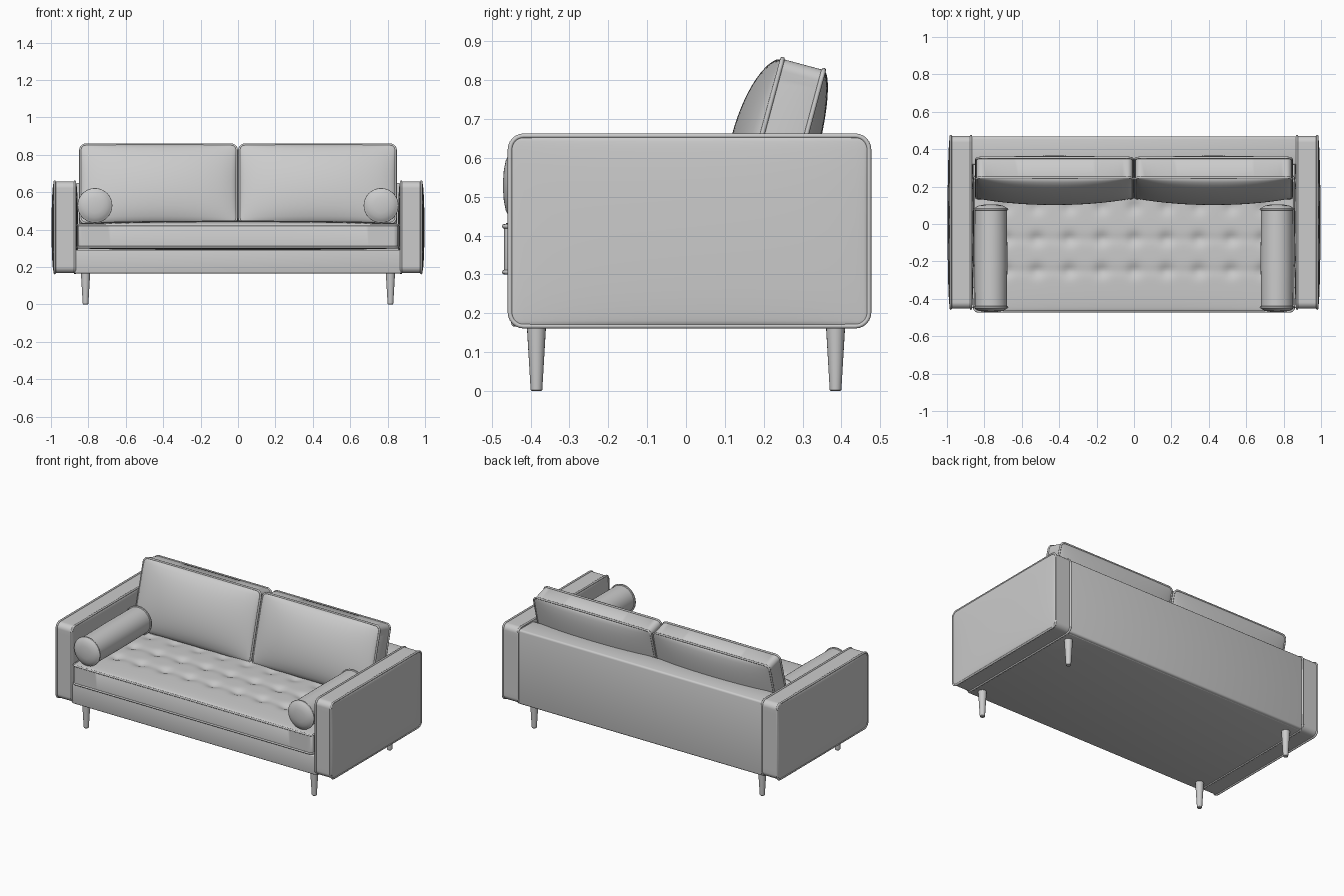
import bpy, bmesh, math
from mathutils import Matrix, Vector

if "Cube" in bpy.data.objects:
    bpy.data.objects.remove(bpy.data.objects["Cube"])

grey = bpy.data.materials.new("grey fabric")
grey.diffuse_color = (0.6, 0.6, 0.6, 1)
grey.use_nodes = True
grey.node_tree.nodes["Principled BSDF"].inputs["Base Color"].default_value = grey.diffuse_color


def finish(name, bm, mat=Matrix(), angle=40):
    bmesh.ops.recalc_face_normals(bm, faces=bm.faces)
    me = bpy.data.meshes.new(name)
    bm.to_mesh(me)
    bm.free()
    me.materials.append(grey)
    ob = bpy.data.objects.new(name, me)
    bpy.context.collection.objects.link(ob)
    ob.matrix_world = mat
    bpy.ops.object.select_all(action='DESELECT')
    ob.select_set(True)
    bpy.context.view_layer.objects.active = ob
    bpy.ops.object.shade_smooth_by_angle(angle=math.radians(angle))
    return ob


def steps(h, r, n):
    # coordinates across a half-width h, finer in the corner zones r
    c = [r * i / 5 for i in range(5)]
    mid = [-(h - r) + 2 * (h - r) * i / n for i in range(n + 1)]
    return [-h + k for k in c] + mid + [h - k for k in reversed(c)]


def cushion(name, hx, hy, ht, r, crown, mat, n=(24, 16), power=0.5, dent=None):
    """Rounded slab with puffed faces; crown = (top, bottom)."""
    xs, ys = steps(hx, r, n[0]), steps(hy, r, n[1])
    bm = bmesh.new()
    sheets = []
    for sign, c in zip((1, -1), crown):
        sheet = []
        for x in xs:
            col = []
            for y in ys:
                puff = max(0, (1 - (x / hx) ** 2) * (1 - (y / hy) ** 2)) ** power
                px, py = x, y
                dx, dy = (abs(x) - hx + r) / r, (abs(y) - hy + r) / r
                if dx > 0 and dy > 0:      # round the corner
                    px = math.copysign(hx - r + r * dx * math.sqrt(1 - dy * dy / 2), x)
                    py = math.copysign(hy - r + r * dy * math.sqrt(1 - dx * dx / 2), y)
                z = sign * (ht + c * puff)
                if dent and sign > 0:
                    z -= dent(x, y)
                col.append(bm.verts.new((px, py, z)))
            sheet.append(col)
        sheets.append(sheet)
        for i in range(len(xs) - 1):
            for j in range(len(ys) - 1):
                bm.faces.new((sheet[i][j], sheet[i + 1][j], sheet[i + 1][j + 1], sheet[i][j + 1]))

    def border(s):
        return ([c[0] for c in s] + s[-1][1:] + [c[-1] for c in reversed(s[:-1])]
                + list(reversed(s[0][1:-1])))
    a, b = border(sheets[0]), border(sheets[1])
    for i in range(len(a)):
        k = (i + 1) % len(a)
        bm.faces.new((a[i], a[k], b[k], b[i]))
    finish(name, bm, mat)
    # piping around both seams
    for tag, z in (("a", ht), ("b", -ht)):
        piping(f"{name}_piping_{tag}", hx, hy, r, z, mat)


def piping(name, hx, hy, r, z, mat, rad=0.006):
    path = []
    for cx, cy, a0 in ((1, 1, 0), (-1, 1, 90), (-1, -1, 180), (1, -1, 270)):
        for k in range(7):
            a = math.radians(a0 + 15 * k)
            path.append(Vector((cx * (hx - r) + r * math.cos(a), cy * (hy - r) + r * math.sin(a), z)))
    bm = bmesh.new()
    rings = []
    for i, p in enumerate(path):
        a = math.radians((i // 7) * 90 + (i % 7) * 15)
        out = Vector((math.cos(a), math.sin(a), 0))
        rings.append([bm.verts.new(p + out * rad * math.cos(t) + Vector((0, 0, rad * math.sin(t))))
                      for t in [math.tau * q / 8 for q in range(8)]])
    for i in range(len(rings)):
        p, q = rings[i], rings[(i + 1) % len(rings)]
        for j in range(8):
            bm.faces.new((p[j], q[j], q[(j + 1) % 8], p[(j + 1) % 8]))
    finish(name, bm, mat, 60)


def lathe(name, profile, mat, seg=32, angle=40):
    bm = bmesh.new()
    rings = [[bm.verts.new((r * math.cos(math.tau * k / seg), r * math.sin(math.tau * k / seg), z))
              for k in range(seg)] for r, z in profile]
    for p, q in zip(rings, rings[1:]):
        for k in range(seg):
            bm.faces.new((p[k], p[(k + 1) % seg], q[(k + 1) % seg], q[k]))
    bm.faces.new(rings[0])
    bm.faces.new(rings[-1])
    finish(name, bm, mat, angle)


def box(name, lo, hi, bevel):
    bm = bmesh.new()
    bmesh.ops.create_cube(bm, size=1)
    for v in bm.verts:
        v.co = [(l + h) / 2 + c * (h - l) for l, h, c in zip(lo, hi, v.co)]
    bmesh.ops.bevel(bm, geom=bm.edges[:], offset=bevel, segments=3, profile=0.5, affect='EDGES')
    finish(name, bm)


# Frame: base rail and back panel
box("base", (-0.875, -0.45, 0.166), (0.875, 0.45, 0.292), 0.008)
box("back_panel", (-0.875, 0.315, 0.168), (0.875, 0.467, 0.648), 0.012)

# Seat cushion with rows of tufts
SEAT_Y = -0.104
tufts = [(0.173 * i, y - SEAT_Y) for i in range(-4, 5) for y in (-0.25, -0.08, 0.09)]


def tuft(x, y):
    d = sum(0.014 * math.exp(-((x - a) ** 2 + (y - b) ** 2) / 0.0012) for a, b in tufts)
    # shallow folds linking the tufts along each row
    return d + sum(0.004 * math.exp(-((y - b - SEAT_Y) / 0.025) ** 2)
                   for b in (-0.25 + 0.208, -0.08 + 0.208)) * (abs(x) < 0.7)


cushion("seat_cushion", 0.856, 0.364, 0.059, 0.025, (0.024, 0.015),
        Matrix.Translation((0, SEAT_Y, 0.365)), n=(100, 44), power=0.3, dent=tuft)

for side, s in (("left", -1), ("right", 1)):
    # Arm: slab standing in the side plane
    axes = Matrix(((0, 0, 1, 0), (1, 0, 0, 0), (0, 1, 0, 0), (0, 0, 0, 1)))
    cushion(f"{side}_arm", 0.462, 0.245, 0.054, 0.035, (0.017, 0.017),
            Matrix.Translation((s * 0.926, 0.009, 0.412)) @ axes, power=0.35)

    # Tilted back cushion
    cushion(f"{side}_back_cushion", 0.418, 0.218, 0.055, 0.03, (0.075, 0.04),
            Matrix.Translation((s * 0.425, 0.245, 0.63)) @ Matrix.Rotation(math.radians(75), 4, 'X'),
            n=(32, 20), power=0.55)

    # Bolster with piped ends
    end = [(0.012, 0.016), (0.04, 0.014), (0.065, 0.009), (0.082, 0.0), (0.087, -0.004),
           (0.092, -0.006), (0.093, -0.010), (0.092, -0.014), (0.086, -0.016)]
    half = 0.272
    prof = [(r, half + z) for r, z in end] + [(0.088, 0)] + [(r, -half - z) for r, z in reversed(end)]
    lathe(f"{side}_bolster", prof,
          Matrix.Translation((s * 0.765, -0.183, 0.529)) @ Matrix.Rotation(math.pi / 2, 4, 'X'), 40)

    # Tapered legs
    for where, y in (("front", -0.385), ("back", 0.385)):
        lathe(f"{side}_{where}_leg", [(0.012, 0), (0.015, 0.003), (0.025, 0.172)],
              Matrix.Translation((s * 0.815, y, 0)), 20)
